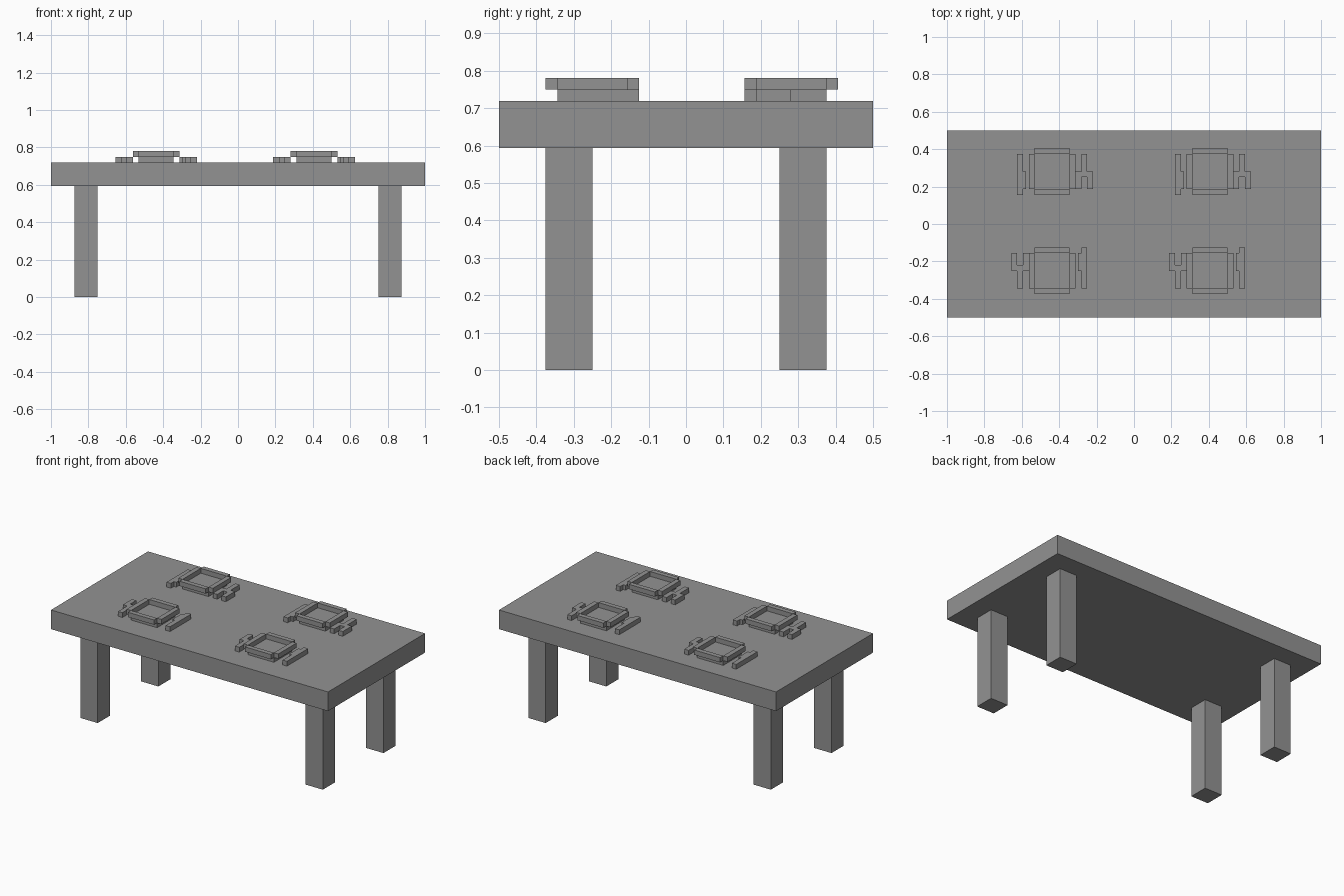
import bpy, bmesh
from mathutils import Matrix, Vector

if "Cube" in bpy.data.objects:
    bpy.data.objects.remove(bpy.data.objects["Cube"])

U = 1 / 32  # one grid unit of the blocky design

grey = bpy.data.materials.new("grey")
grey.diffuse_color = (0.29, 0.29, 0.29, 1)
grey.use_nodes = True
grey.node_tree.nodes["Principled BSDF"].inputs["Base Color"].default_value = grey.diffuse_color


def extrude_outline(bm, points, z0, z1):
    """Extrude a flat outline, in grid units, from z0 to z1."""
    base = bm.faces.new([bm.verts.new((x, y, z0)) for x, y in points])
    ext = bmesh.ops.extrude_face_region(bm, geom=[base], use_keep_orig=True)
    top = [g for g in ext["geom"] if isinstance(g, bmesh.types.BMVert)]
    bmesh.ops.translate(bm, verts=top, vec=(0, 0, z1 - z0))


def rect(x0, x1, y0, y1):
    return [(x0, y0), (x1, y0), (x1, y1), (x0, y1)]


def part(name, outlines, z0, z1, centre=(0, 0), turned=False):
    """Make an object from outlines; turned spins it half way round."""
    bm = bmesh.new()
    for pts in outlines:
        extrude_outline(bm, pts, z0, z1)
    if turned:
        bmesh.ops.transform(bm, verts=bm.verts,
                            matrix=Matrix.Diagonal((-1, -1, 1, 1)))
    bmesh.ops.translate(bm, verts=bm.verts, vec=Vector((*centre, 0)))
    bmesh.ops.scale(bm, verts=bm.verts, vec=(U, U, U))
    bmesh.ops.recalc_face_normals(bm, faces=bm.faces)
    me = bpy.data.meshes.new(name)
    bm.to_mesh(me)
    bm.free()
    me.materials.append(grey)
    ob = bpy.data.objects.new(name, me)
    bpy.context.collection.objects.link(ob)
    return ob


# Table top and four legs
part("table_top", [rect(-32, 32, -16, 16)], 19, 23)
for sx in (-1, 1):
    for sy in (-1, 1):
        part("leg", [rect(-2, 2, -2, 2)], 0, 19, (sx * 26, sy * 10))

# Place settings: the far pair is turned to face the near pair
fork = [(-7, 3), (-7, 0), (-6, 0), (-6, -3), (-5, -3), (-5, 0),
        (-4, 0), (-4, 3), (-5, 3), (-5, 1), (-6, 1), (-6, 3)]
rim = [rect(-3, 3, 3, 4), rect(-3, 3, -4, -3),
       rect(3, 4, -3, 3), rect(-4, -3, -3, 3)]
knife = [(5, -3), (6, -3), (6, 4), (5, 4), (5, 3), (4.45, 3), (4.45, 0), (5, 0)]
for cx in (-14, 13):
    for cy, turned in ((-8, False), (9, True)):
        part("plate_base", [rect(-3, 3, -3, 3)], 23, 24, (cx, cy), turned)
        part("plate_rim", rim, 24, 25, (cx, cy), turned)
        part("fork", [fork], 23, 24, (cx, cy), turned)
        part("knife", [knife], 23, 24, (cx, cy), turned)
